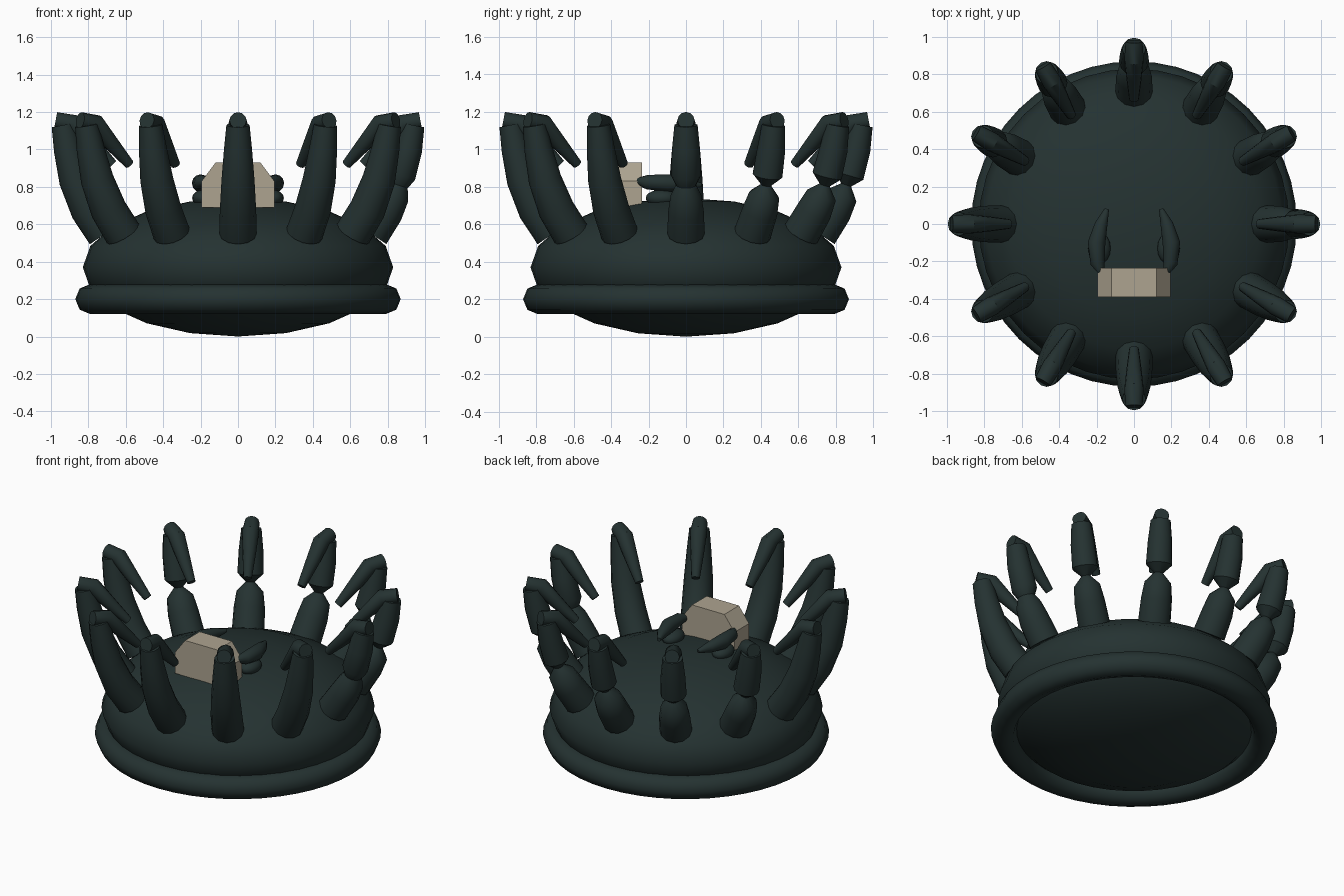
import bpy, bmesh, math
from mathutils import Vector, Matrix

cube = bpy.data.objects.get("Cube")
if cube:
    bpy.data.objects.remove(cube, do_unlink=True)


def material(name, rgb):
    m = bpy.data.materials.new(name)
    m.use_nodes = True
    m.diffuse_color = (*rgb, 1)
    m.node_tree.nodes["Principled BSDF"].inputs["Base Color"].default_value = (*rgb, 1)
    return m


DARK = material("dark_teal", (0.018, 0.032, 0.031))
STONE = material("pale_stone", (0.42, 0.37, 0.28))


def finish(bm, name, mat, smooth=40):
    bmesh.ops.recalc_face_normals(bm, faces=bm.faces)
    me = bpy.data.meshes.new(name)
    bm.to_mesh(me)
    bm.free()
    me.materials.append(mat)
    ob = bpy.data.objects.new(name, me)
    bpy.context.scene.collection.objects.link(ob)
    if smooth:
        bpy.ops.object.select_all(action='DESELECT')
        ob.select_set(True)
        bpy.context.view_layer.objects.active = ob
        bpy.ops.object.shade_smooth_by_angle(angle=math.radians(smooth))
    return ob


def tube(bm, path, radii, side, turn=Matrix(), sides=12):
    """Loft circles along a planar path; side is the normal of its plane."""
    pts = [Vector(p) for p in path]
    side = Vector(side)
    rings = []
    for i, (p, r) in enumerate(zip(pts, radii)):
        along = (pts[min(i + 1, len(pts) - 1)] - pts[max(i - 1, 0)]).normalized()
        across = along.cross(side).normalized()
        up = across.cross(along)
        ring = []
        for k in range(sides):
            a = math.tau * k / sides
            ring.append(bm.verts.new(turn @ (p + r * (math.cos(a) * across + math.sin(a) * up))))
        rings.append(ring)
    for a, b in zip(rings, rings[1:]):
        for k in range(sides):
            n = (k + 1) % sides
            bm.faces.new((a[k], a[n], b[n], b[k]))
    bm.faces.new(rings[0])
    bm.faces.new(rings[-1])


# Flattened round body
bm = bmesh.new()
bmesh.ops.create_uvsphere(bm, u_segments=40, v_segments=10, radius=1)
bmesh.ops.transform(bm, verts=bm.verts,
                    matrix=Matrix.Translation((0, 0, 0.37)) @ Matrix.Diagonal((0.83, 0.83, 0.37, 1)))
finish(bm, "body", DARK)

# Rim around the underside
bpy.ops.mesh.primitive_torus_add(major_segments=48, minor_segments=8, major_radius=0.79,
                                 minor_radius=0.08, location=(0, 0, 0.2))
rim = bpy.context.object
rim.name = "rim"
rim.data.materials.append(DARK)
bpy.ops.object.shade_smooth_by_angle(angle=math.radians(50))

# Twelve fingers with folded tips; those on the back half are pinched at the joint
for i in range(12):
    angle = 30 * i
    turn = Matrix.Rotation(math.radians(angle), 4, 'Z')
    bm = bmesh.new()
    if angle <= 150:
        pinch = 0.055 if angle == 0 else 0.028
        path = [(0.71, 0, 0.55), (0.79, 0, 0.67), (0.835, 0, 0.755), (0.855, 0, 0.81),
                (0.87, 0, 0.86), (0.91, 0, 1.0), (0.935, 0, 1.13)]
        radii = [0.1, 0.095, 0.082, pinch, 0.08, 0.075, 0.062]
    else:
        path = [(0.71, 0, 0.55), (0.80, 0, 0.68), (0.87, 0, 0.84),
                (0.91, 0, 1.0), (0.935, 0, 1.13)]
        radii = [0.1, 0.097, 0.088, 0.075, 0.062]
    tube(bm, path, radii, (0, 1, 0), turn)
    finish(bm, f"finger_{i + 1}", DARK)
    bm = bmesh.new()
    tube(bm, [(0.975, 0, 1.155), (0.88, 0, 1.137), (0.79, 0, 1.04), (0.67, 0, 0.92)],
         [0.045, 0.052, 0.042, 0.026], (0, 1, 0), turn)
    finish(bm, f"folded_tip_{i + 1}", DARK)

# Chamfered block on top
bm = bmesh.new()
outline = [(-0.195, 0.69), (0.195, 0.69), (0.195, 0.83), (0.12, 0.93), (-0.12, 0.93), (-0.195, 0.83)]
face = bm.faces.new([bm.verts.new((x, -0.39, z)) for x, z in outline])
new = bmesh.ops.extrude_face_region(bm, geom=[face])["geom"]
bmesh.ops.translate(bm, vec=(0, 0.155, 0), verts=[v for v in new if isinstance(v, bmesh.types.BMVert)])
finish(bm, "block", STONE, smooth=0)

# Curved horns and the lumps under them
for name, s in (("left", 1), ("right", -1)):
    bm = bmesh.new()
    tube(bm, [(s * 0.165, -0.28, 0.83), (s * 0.195, -0.21, 0.825), (s * 0.2, -0.1, 0.82),
              (s * 0.175, 0, 0.815), (s * 0.145, 0.08, 0.81)],
         [0.01, 0.038, 0.047, 0.034, 0.012], (0, 0, 1))
    finish(bm, f"{name}_horn", DARK)
    bm = bmesh.new()
    bmesh.ops.create_uvsphere(bm, u_segments=16, v_segments=10, radius=1)
    bmesh.ops.transform(bm, verts=bm.verts, matrix=Matrix.Translation((s * 0.185, -0.13, 0.74))
                        @ Matrix.Diagonal((0.06, 0.085, 0.045, 1)))
    finish(bm, f"{name}_lump", DARK)
